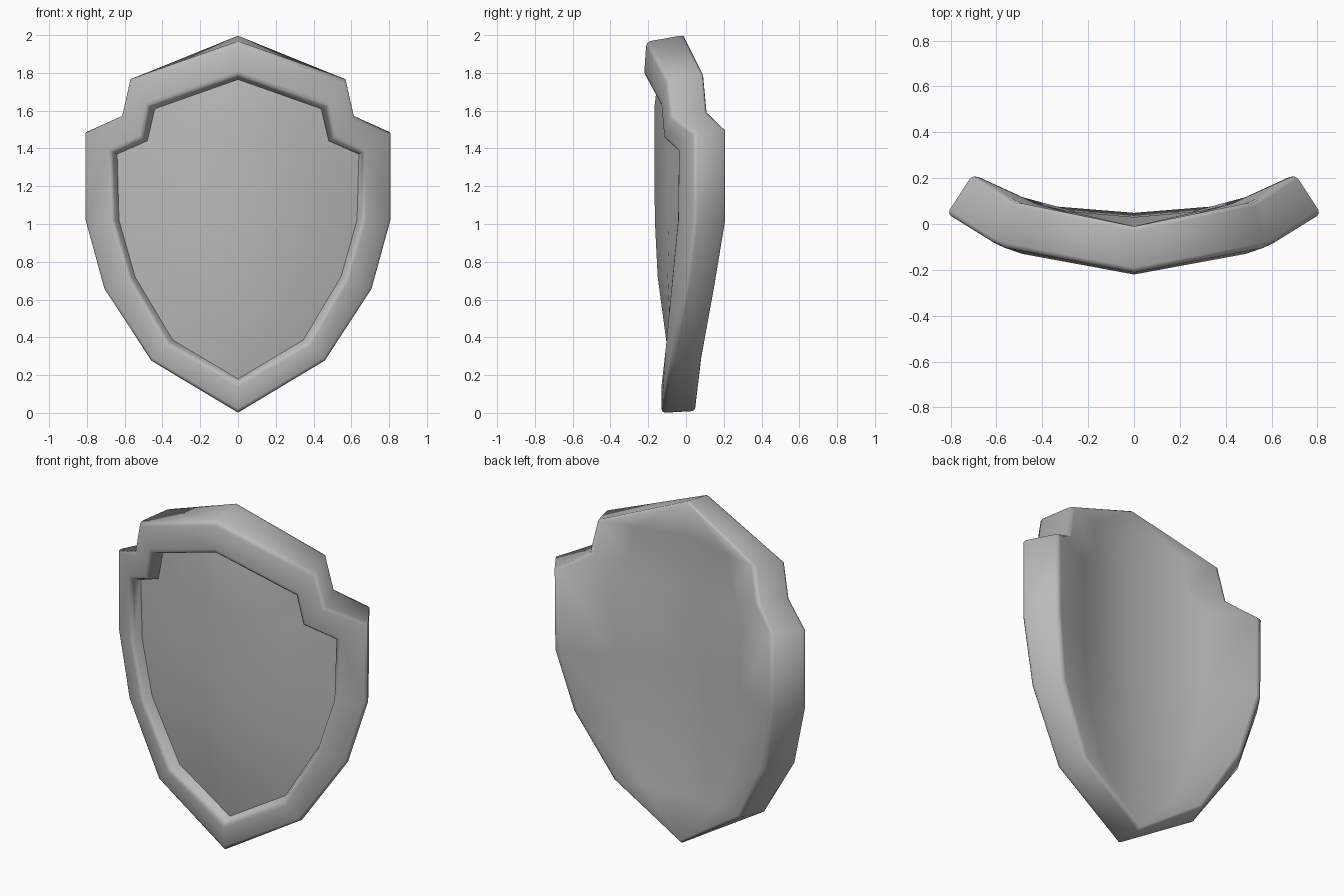
import bpy
import bmesh

cube = bpy.data.objects.get("Cube")
if cube:
    bpy.data.objects.remove(cube, do_unlink=True)

metal = bpy.data.materials.new("grey metal")
metal.use_nodes = True
GREY = (0.5, 0.5, 0.5, 1)
metal.diffuse_color = GREY
metal.node_tree.nodes["Principled BSDF"].inputs["Base Color"].default_value = GREY

# Half outlines from top point to bottom point, as (x, y, z)
front_outer = [(0, -.21, 1.965), (.575, -.10, 1.765), (.62, -.08, 1.57), (.815, .045, 1.485),
               (.815, .045, 1.02), (.715, 0, .655), (.465, -.08, .275), (0, -.13, 0)]
front_inner = [(0, -.222, 1.785), (.475, -.135, 1.625), (.505, -.12, 1.455), (.67, -.045, 1.385),
               (.66, -.05, 1.02), (.57, -.08, .71), (.37, -.11, .37), (0, -.13, .16)]
panel_edge = [(0, -.15, 1.765), (.44, -.07, 1.61), (.48, -.055, 1.44), (.64, .01, 1.37),
              (.63, .01, 1.02), (.545, -.02, .72), (.345, -.05, .385), (0, -.075, .18)]
back_outer = [(0, -.01, 2), (.51, .095, 1.79), (.55, .115, 1.59), (.705, .215, 1.495),
              (.70, .215, 1.02), (.62, .155, .66), (.415, .085, .29), (0, .05, .01)]
# Depth of the centre line on each row, and the outward bow between centre and edge
panel_centre = [-.168, -.168, -.167, -.165, -.15, -.105]
back_centre = [-.02, -.03, -.03, -.03, -.01, .03]
BOW = [0, .005, .03, .03, .025, .01]


def add_ring(bm, points):
    return [bm.verts.new(p) for p in points]


def bridge(bm, a, b):
    for i in range(len(a) - 1):
        bm.faces.new((a[i], a[i + 1], b[i + 1], b[i]))


def fill_curved(bm, ring, centre):
    """Fill a half outline with rows running from the edge to the centre line."""
    rows = ring[1:-1]
    mids, cores = [], []
    for v, y, bow in zip(rows, centre, BOW):
        mids.append(bm.verts.new((v.co.x * .6, y + (v.co.y - y) * .6 - bow, v.co.z)))
        cores.append(bm.verts.new((0, y, v.co.z)))
    bridge(bm, rows, mids)
    bridge(bm, mids, cores)
    bm.faces.new((ring[0], rows[0], mids[0], cores[0]))
    bm.faces.new((ring[-1], cores[-1], mids[-1], rows[-1]))


def finish(bm, name, bevel):
    """Mirror the half, round the marked edges and shade smoothly."""
    mesh = bpy.data.meshes.new(name)
    bm.to_mesh(mesh)
    bm.free()
    obj = bpy.data.objects.new(name, mesh)
    bpy.context.collection.objects.link(obj)
    mesh.materials.append(metal)
    mirror = obj.modifiers.new("mirror", 'MIRROR')
    mirror.use_clip = True
    if bevel:
        mod = obj.modifiers.new("bevel", 'BEVEL')
        mod.limit_method = 'WEIGHT'
        mod.width = bevel
        mod.segments = 2
    bpy.ops.object.select_all(action='DESELECT')
    obj.select_set(True)
    bpy.context.view_layer.objects.active = obj
    bpy.ops.object.convert(target='MESH')
    bpy.ops.object.shade_smooth_by_angle(angle=1.15)
    return obj


# Shield body: raised rim, recess wall, outer wall and hollow back
bm = bmesh.new()
weight = bm.edges.layers.float.new("bevel_weight_edge")
wall, inner, outer, back = [add_ring(bm, r) for r in
                            (panel_edge, front_inner, front_outer, back_outer)]
bridge(bm, wall, inner)
bridge(bm, inner, outer)
bridge(bm, outer, back)
fill_curved(bm, back, back_centre)
for ring in (inner, outer, back):
    for a, b in zip(ring, ring[1:]):
        bm.edges.get((a, b))[weight] = 1
bmesh.ops.recalc_face_normals(bm, faces=bm.faces)
bm.normal_update()
if sum(f.normal.y for f in bm.faces if f.verts[0] in inner and f.verts[2] in outer) > 0:
    bmesh.ops.reverse_faces(bm, faces=bm.faces)
finish(bm, "shield_body", .02)

# Front panel set into the rim
bm = bmesh.new()
fill_curved(bm, add_ring(bm, panel_edge), panel_centre)
bmesh.ops.recalc_face_normals(bm, faces=bm.faces)
bm.normal_update()
if sum(f.normal.y for f in bm.faces) > 0:
    bmesh.ops.reverse_faces(bm, faces=bm.faces)
finish(bm, "front_panel", 0)
